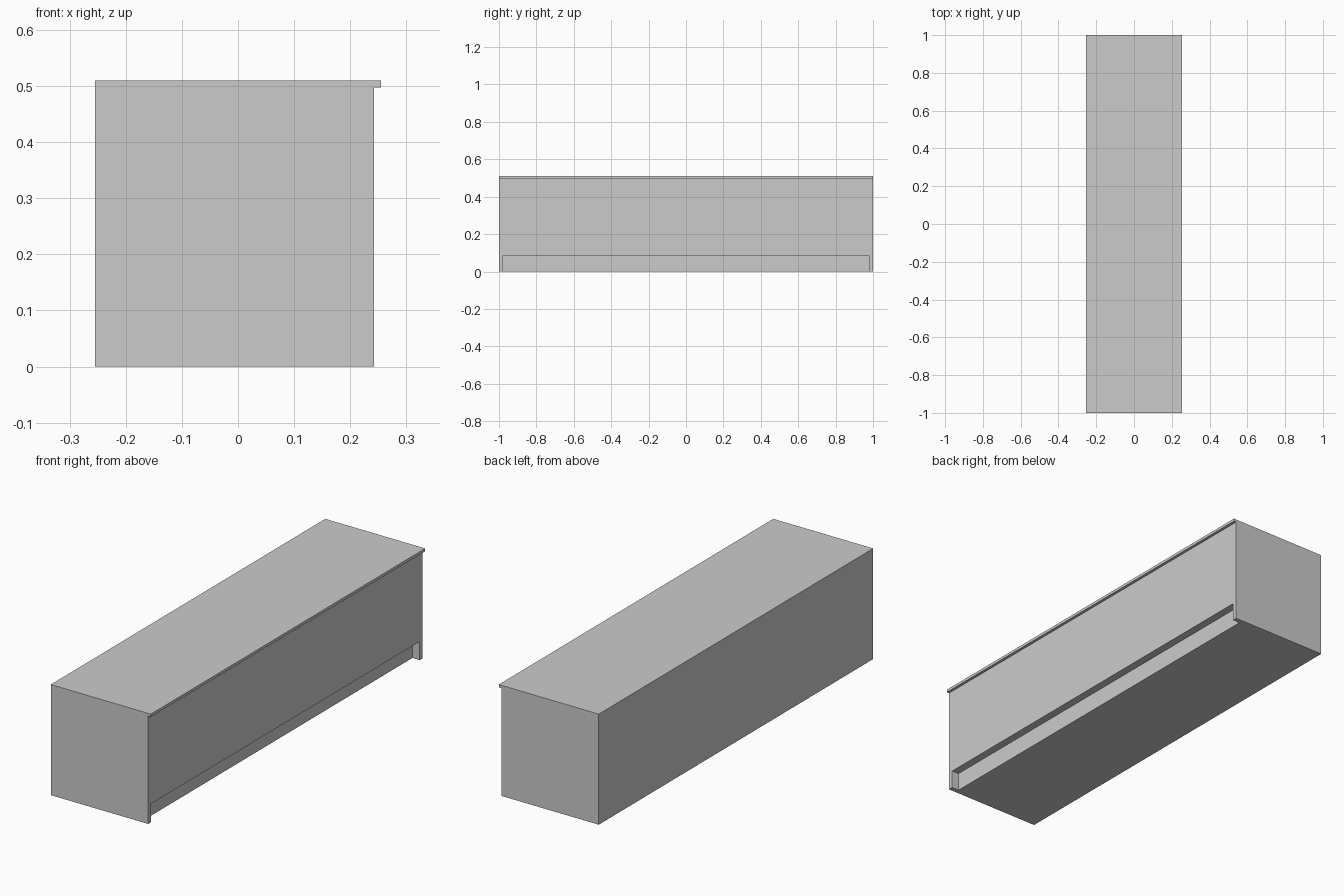
import bpy, bmesh

if "Cube" in bpy.data.objects:
    bpy.data.objects.remove(bpy.data.objects["Cube"])

HALF_LEN = 1.0
BACK, FACE, LIP = -0.255, 0.242, 0.255
HEIGHT, LIP_Z = 0.51, 0.497
KICK_HALF, KICK_TOP, KICK_DEPTH = 0.978, 0.085, 0.037


def extrude_profile(name, profile, half_len):
    """Sweep an x-z profile along y, centred on y = 0."""
    bm = bmesh.new()
    face = bm.faces.new([bm.verts.new((x, -half_len, z)) for x, z in profile])
    ext = bmesh.ops.extrude_face_region(bm, geom=[face])
    verts = [g for g in ext["geom"] if isinstance(g, bmesh.types.BMVert)]
    bmesh.ops.translate(bm, verts=verts, vec=(0, 2 * half_len, 0))
    bmesh.ops.recalc_face_normals(bm, faces=bm.faces)
    mesh = bpy.data.meshes.new(name)
    bm.to_mesh(mesh)
    bm.free()
    obj = bpy.data.objects.new(name, mesh)
    bpy.context.collection.objects.link(obj)
    return obj


# Cabinet body with the overhanging top lip along its face
cabinet = extrude_profile("cabinet_body", [
    (BACK, 0), (FACE, 0), (FACE, LIP_Z), (LIP, LIP_Z),
    (LIP, HEIGHT), (BACK, HEIGHT)], HALF_LEN)

# Toe-kick recess, closed at both ends by the side panels
x0, x1 = FACE - KICK_DEPTH, FACE + 0.1
cutter = extrude_profile("toe_kick_cutter", [
    (x0, -0.1), (x1, -0.1), (x1, KICK_TOP), (x0, KICK_TOP)], KICK_HALF)

mod = cabinet.modifiers.new("toe_kick", "BOOLEAN")
mod.operation = "DIFFERENCE"
mod.solver = "EXACT"
mod.object = cutter
bpy.context.view_layer.objects.active = cabinet
cabinet.select_set(True)
bpy.ops.object.modifier_apply(modifier=mod.name)
bpy.data.objects.remove(cutter, do_unlink=True)
